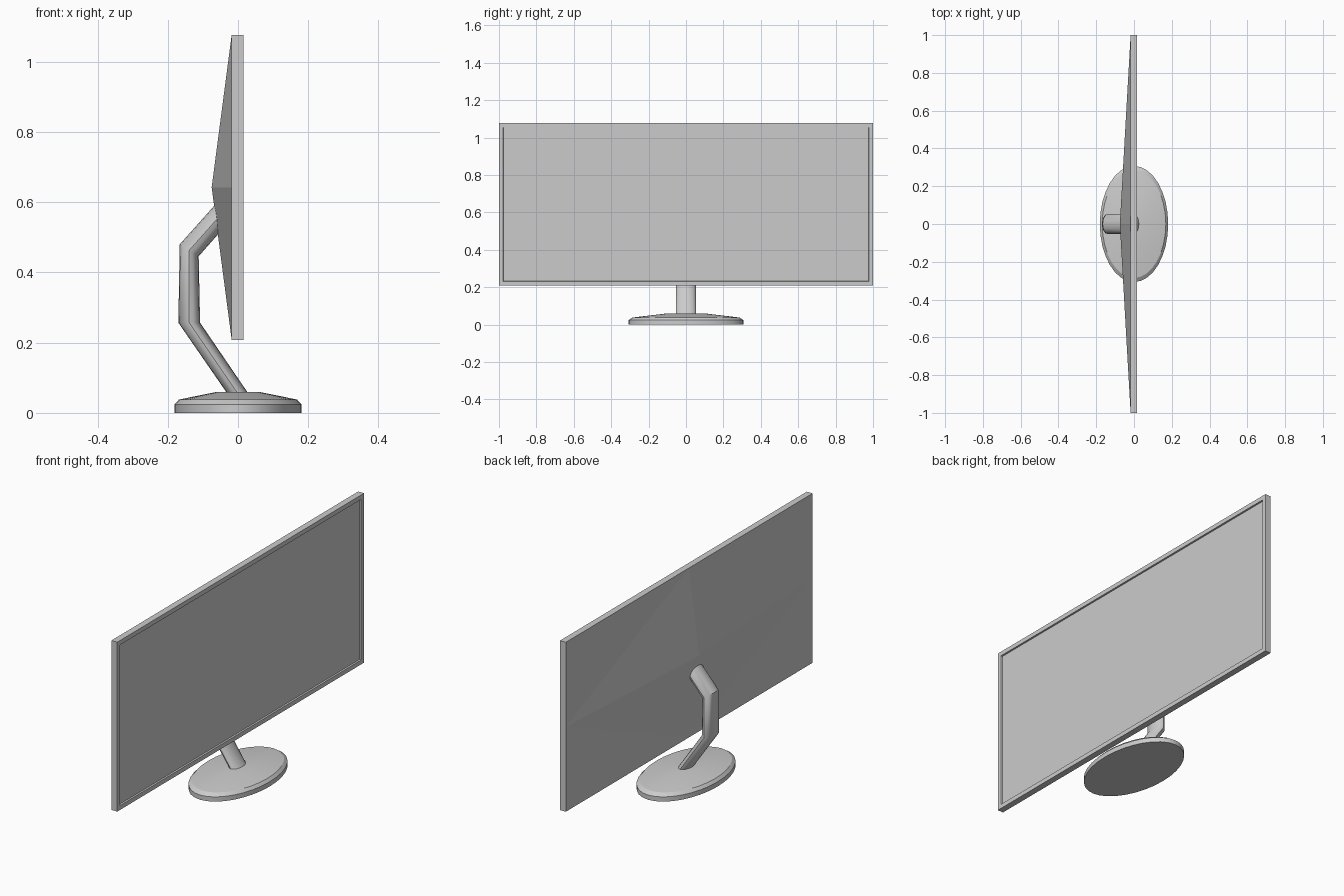
import bpy, bmesh
from math import sin, cos, pi, radians
from mathutils import Vector

if "Cube" in bpy.data.objects:
    bpy.data.objects.remove(bpy.data.objects["Cube"])


def finish(bm, name, smooth=None):
    bmesh.ops.recalc_face_normals(bm, faces=bm.faces)
    me = bpy.data.meshes.new(name)
    bm.to_mesh(me)
    bm.free()
    ob = bpy.data.objects.new(name, me)
    bpy.context.collection.objects.link(ob)
    if smooth:
        bpy.ops.object.select_all(action='DESELECT')
        ob.select_set(True)
        bpy.context.view_layer.objects.active = ob
        bpy.ops.object.shade_smooth_by_angle(angle=radians(smooth))
    return ob


def loft(name, rings, smooth):
    """Skin a list of closed rings and cap both ends."""
    bm = bmesh.new()
    loops = [[bm.verts.new(p) for p in r] for r in rings]
    n = len(loops[0])
    for a, b in zip(loops, loops[1:]):
        for i in range(n):
            j = (i + 1) % n
            bm.faces.new((a[i], a[j], b[j], b[i]))
    bm.faces.new(loops[0])
    bm.faces.new(loops[-1])
    return finish(bm, name, smooth)


def ellipse(centre, u, v, n):
    c, u, v = Vector(centre), Vector(u), Vector(v)
    return [c + u * cos(2 * pi * i / n) + v * sin(2 * pi * i / n) for i in range(n)]


# screen panel: thin box facing +x
X0, X1, Z0, Z1 = -0.018, 0.015, 0.208, 1.077
bm = bmesh.new()
bmesh.ops.create_cube(bm, size=1)
for v in bm.verts:
    v.co = (X1 if v.co.x > 0 else X0, v.co.y * 2, Z1 if v.co.z > 0 else Z0)
bm.normal_update()

# recessed display inside a narrow bezel
front = max(bm.faces, key=lambda f: f.calc_center_median().x)
bmesh.ops.inset_region(bm, faces=[front], thickness=0.032)
bmesh.ops.inset_region(bm, faces=[front], thickness=0.002)
for v in front.verts:
    v.co.x -= 0.008

# shallow faceted back rising to a central point
back = min(bm.faces, key=lambda f: f.calc_center_median().x)
bmesh.ops.subdivide_edges(bm, edges=list(back.edges), cuts=1)
back = min(bm.faces, key=lambda f: f.calc_center_median().x)
rim = list(back.verts)
bmesh.ops.delete(bm, geom=[back], context='FACES_ONLY')
apex = bm.verts.new((-0.075, 0, (Z0 + Z1) / 2))
start = 0 if abs(rim[0].co.y) < 0.5 or abs(rim[0].co.z - apex.co.z) < 0.1 else 1
for k in range(start, start + 8, 2):
    a, corner, b = (rim[(k + d) % 8] for d in range(3))
    bm.faces.new((a, corner, b))
    bm.faces.new((a, b, apex))
finish(bm, "screen_panel")

# bent oval neck: centre x, z and half-width vector of each section
sections = [(0.003, 0.05, 0.030, 0), (-0.139, 0.257, 0.031, 0),
            (-0.139, 0.463, 0.027, -0.017), (-0.028, 0.588, 0.022, -0.022)]
loft("neck", [ellipse((x, 0, z), (dx, 0, dz), (0, 0.053, 0), 16)
              for x, z, dx, dz in sections], 35)

# oval foot
profile = [(1.0, 0), (1.0, 0.024), (0.93, 0.038), (0.33, 0.06)]
loft("foot", [ellipse((0, 0, z), (0.181 * s, 0, 0), (0, 0.307 * s, 0), 32)
              for s, z in profile], 25)
